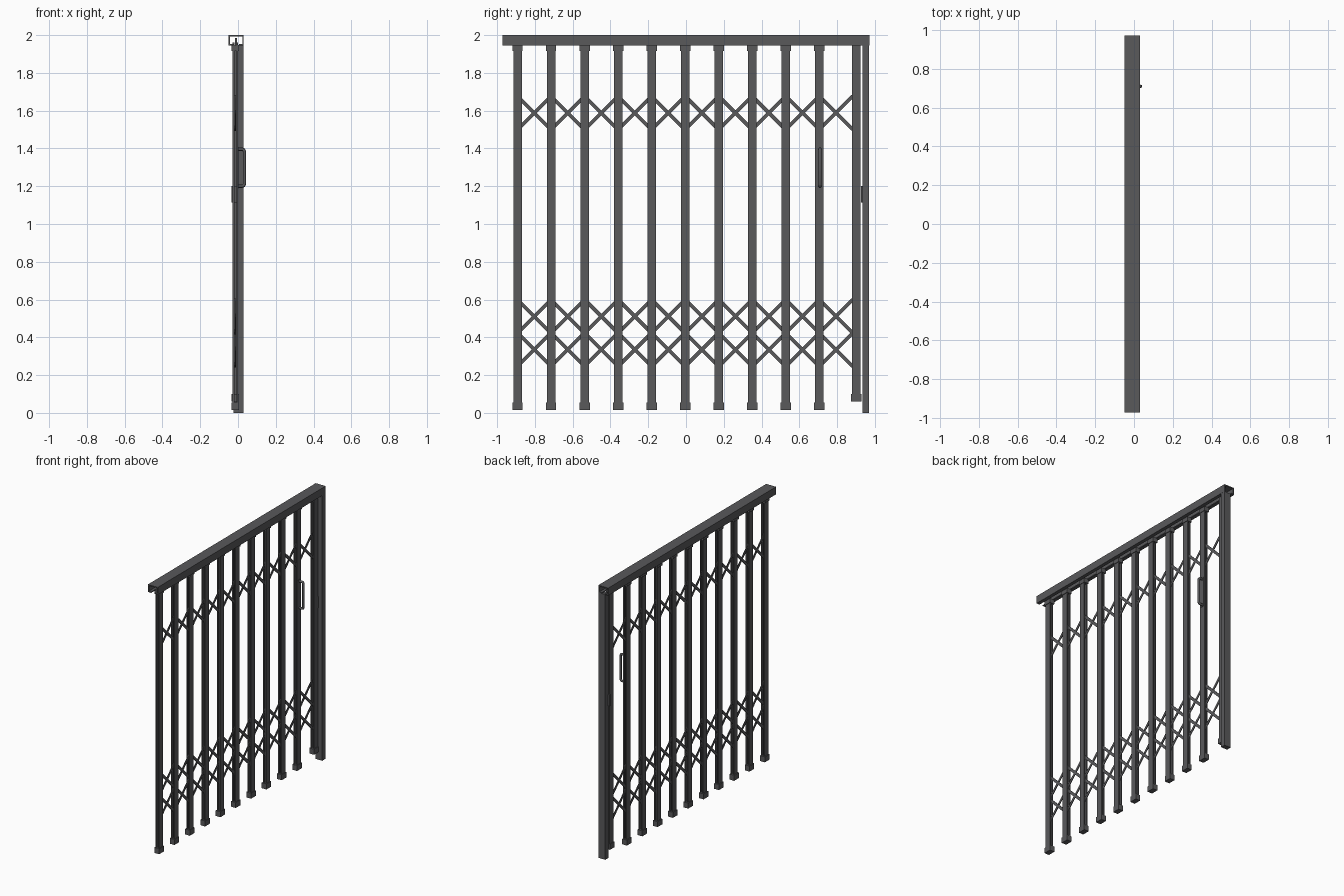
import bpy, bmesh, math
from mathutils import Vector

if "Cube" in bpy.data.objects:
    bpy.data.objects.remove(bpy.data.objects["Cube"])

steel = bpy.data.materials.new("dark_steel")
steel.diffuse_color = (0.10, 0.10, 0.105, 1)
steel.use_nodes = True
steel.node_tree.nodes["Principled BSDF"].inputs["Base Color"].default_value = steel.diffuse_color


def finish(name, bm):
    bmesh.ops.recalc_face_normals(bm, faces=bm.faces)
    me = bpy.data.meshes.new(name)
    bm.to_mesh(me)
    bm.free()
    me.materials.append(steel)
    ob = bpy.data.objects.new(name, me)
    bpy.context.collection.objects.link(ob)
    return ob


def box(name, x, y, z):
    bm = bmesh.new()
    bmesh.ops.create_cube(bm, size=1)
    for v in bm.verts:
        v.co = Vector([(a + b) / 2 + c * (b - a) for (a, b), c in zip((x, y, z), v.co)])
    return finish(name, bm)


def extrude(name, points, offset):
    bm = bmesh.new()
    face = bm.faces.new([bm.verts.new(p) for p in points])
    new = bmesh.ops.extrude_face_region(bm, geom=[face], use_keep_orig=True)["geom"]
    for v in new:
        if isinstance(v, bmesh.types.BMVert):
            v.co += Vector(offset)
    return finish(name, bm)


PITCH, FIRST, MID = 0.1775, -0.892, -0.014
bars = [FIRST + PITCH * i for i in range(10)]

# Overhead track: C section with a slot along the underside
half = [(0.014, 1.945), (0.04, 1.945), (0.04, 2.0)]
inner = [(0.033, 1.993), (0.033, 1.952), (0.014, 1.952)]
c = -0.01
section = ([(c + x, z) for x, z in half] + [(c - x, z) for x, z in half[::-1]]
           + [(c - x, z) for x, z in inner[::-1]] + [(c + x, z) for x, z in inner])
extrude("top_track", [(x, -0.972, z) for x, z in section], (0, 1.944, 0))

# Fixed wall post and lock strike plate
box("wall_post", (-0.024, 0.029), (0.934, 0.970), (0, 1.945))
box("lock_strike", (-0.034, 0.0), (0.926, 0.936), (1.115, 1.20))


# Upright: two shallow channels facing each other, with a foot and a roller cap
def upright(tag, y, z0, z1):
    w, t = 0.0225, 0.004
    for side, label in ((-1, "inner"), (1, "outer")):
        prof = [(0.005, -w), (0.014, -w), (0.014, w), (0.005, w),
                (0.005, w - t), (0.014 - t, w - t), (0.014 - t, t - w), (0.005, t - w)]
        extrude(f"upright_{label}_{tag}", [(MID + side * a, y + b, z0) for a, b in prof],
                (0, 0, z1 - z0))
    box(f"foot_{tag}", (-0.034, 0.004), (y - 0.0275, y + 0.0275), (z0 - 0.02, z0 + 0.02))


for i, y in enumerate(bars):
    upright(i, y, 0.036, 1.95)
    box(f"roller_cap_{i}", (-0.034, 0.004), (y - 0.0275, y + 0.0275), (1.915, 1.948))
    box(f"hanger_{i}", (-0.016, -0.004), (y - 0.012, y + 0.012), (1.94, 1.985))
upright("lock", 0.902, 0.08, 1.96)


# Scissor lattice: flat straps with crossing directions on two layers
def strap(name, y, z, direction):
    dy, dz = PITCH / 2, direction * PITCH / 2
    n = Vector((0, -dz, dy)).normalized() * 0.0095
    x = MID - 0.0045 if direction > 0 else MID
    a, b = Vector((x, y - dy, z - dz)), Vector((x, y + dy, z + dz))
    extrude(name, [a - n, b - n, b + n, a + n], (0.0045, 0, 0))


for row, z in enumerate((0.335, 0.511, 1.588)):
    for i, y in enumerate(bars):
        for d in (-1, 1):
            strap(f"lattice_{row}_{i}_{'rise' if d > 0 else 'fall'}", y + PITCH / 2, z, d)

# Pull handle: bent round bar on the second last upright
cu = bpy.data.curves.new("handle", "CURVE")
cu.dimensions = "3D"
cu.bevel_depth = 0.0085
cu.bevel_resolution = 2
pts = [(-0.002, 1.20), (0.022, 1.20), (0.030, 1.203), (0.034, 1.212)]
pts += [(x, 2.596 - z) for x, z in pts[::-1]]
sp = cu.splines.new("POLY")
sp.points.add(len(pts) - 1)
for p, (x, z) in zip(sp.points, pts):
    p.co = (x, bars[9] + 0.004, z, 1)
cu.materials.append(steel)
handle = bpy.data.objects.new("handle", cu)
bpy.context.collection.objects.link(handle)
box("handle_plate", (-0.001, 0.003), (bars[9] - 0.013, bars[9] + 0.018), (1.188, 1.408))
